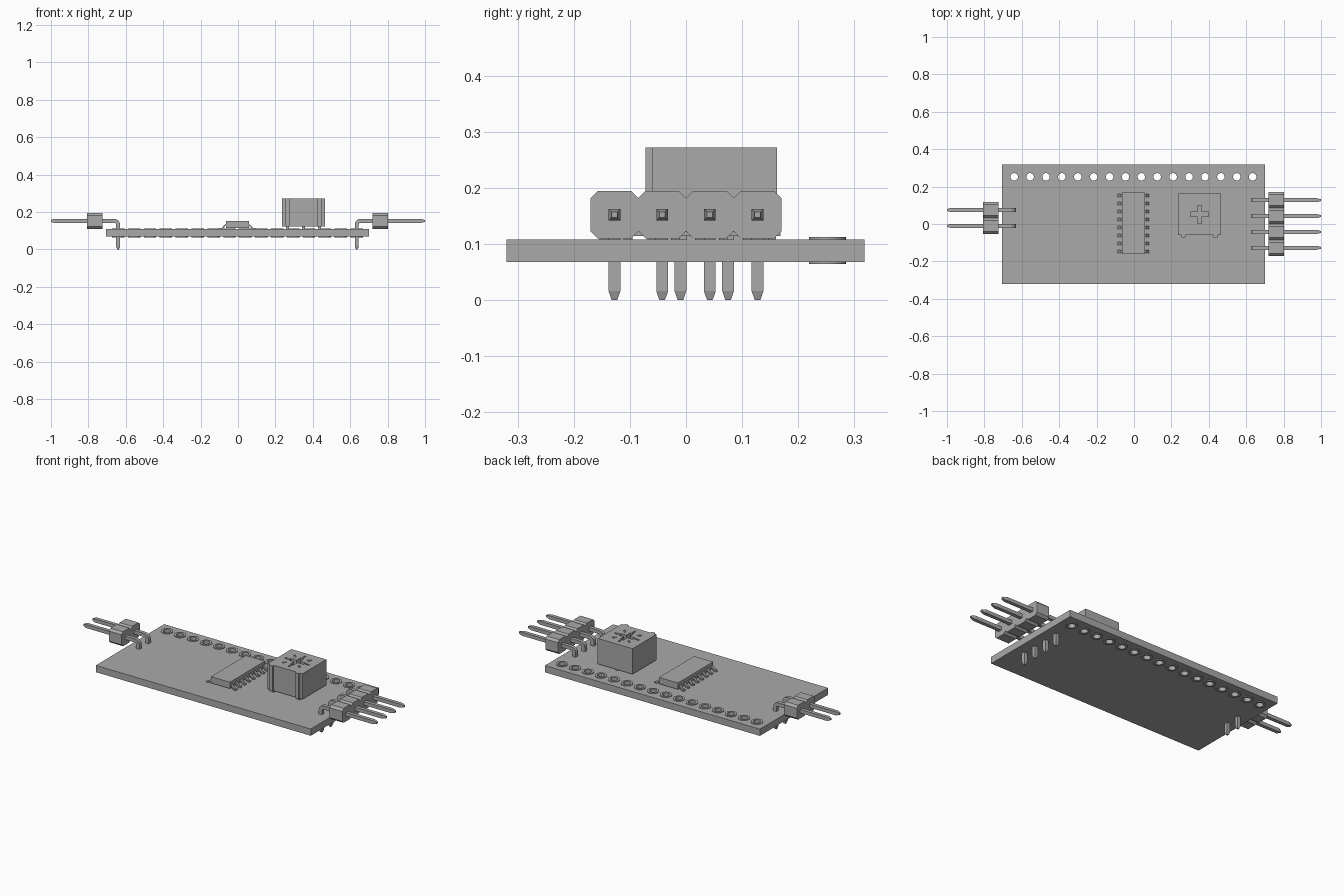
import bpy, bmesh, math
from mathutils import Matrix, Vector

if "Cube" in bpy.data.objects:
    bpy.data.objects.remove(bpy.data.objects["Cube"], do_unlink=True)

grey = bpy.data.materials.new("plain grey")
grey.use_nodes = True
GREY = (0.4, 0.4, 0.4, 1)
grey.diffuse_color = GREY
grey.node_tree.nodes["Principled BSDF"].inputs["Base Color"].default_value = GREY


def finish(name, bm, smooth=False, helper=False):
    bmesh.ops.recalc_face_normals(bm, faces=bm.faces)
    mesh = bpy.data.meshes.new(name)
    bm.to_mesh(mesh)
    bm.free()
    mesh.materials.append(grey)
    ob = bpy.data.objects.new(name, mesh)
    bpy.context.collection.objects.link(ob)
    ob.hide_render = helper
    ob.hide_viewport = False
    if smooth:
        bpy.ops.object.select_all(action="DESELECT")
        ob.select_set(True)
        bpy.context.view_layer.objects.active = ob
        bpy.ops.object.shade_smooth_by_angle()
    return ob


def box(bm, lo, hi, spin=None):
    lo, hi = Vector(lo), Vector(hi)
    size = hi - lo
    m = Matrix.Translation((lo + hi) / 2) @ Matrix.Diagonal((*size, 1))
    bmesh.ops.create_cube(bm, size=1, matrix=(spin or Matrix()) @ m)


def prism(bm, points, offset):
    face = bm.faces.new([bm.verts.new(p) for p in points])
    out = bmesh.ops.extrude_face_region(bm, geom=[face])
    moved = [v for v in out["geom"] if isinstance(v, bmesh.types.BMVert)]
    bmesh.ops.translate(bm, verts=moved, vec=offset)


def cut(target, cutter):
    mod = target.modifiers.new("cut", "BOOLEAN")
    mod.operation = "DIFFERENCE"
    mod.solver = "EXACT"
    mod.object = cutter
    bpy.context.view_layer.objects.active = target
    bpy.ops.object.select_all(action="DESELECT")
    target.select_set(True)
    bpy.ops.object.modifier_apply(modifier=mod.name)
    bpy.data.objects.remove(cutter, do_unlink=True)


# Circuit board with a row of plated holes
MID = -0.003
BOTTOM, TOP = 0.068, 0.108
HOLE_Y = 0.252
hole_xs = [MID + 0.085 * (i - 7.5) for i in range(16)]

bm = bmesh.new()
box(bm, (MID - 0.703, -0.32, BOTTOM), (MID + 0.703, 0.318, TOP))
board = finish("circuit_board", bm)

bm = bmesh.new()
for x in hole_xs:
    bmesh.ops.create_cone(bm, cap_ends=True, segments=24, radius1=0.028, radius2=0.028,
                          depth=0.2, matrix=Matrix.Translation((x, HOLE_Y, 0.088)))
cut(board, finish("hole_cutter", bm, helper=True))

bm = bmesh.new()
for x in hole_xs:
    rings = []
    for r, z in ((0.02, 0.064), (0.033, 0.064), (0.033, 0.112), (0.02, 0.112)):
        rings.append([bm.verts.new((x + r * math.cos(a), HOLE_Y + r * math.sin(a), z))
                      for a in (math.tau * k / 24 for k in range(24))])
    for i, ring in enumerate(rings):
        nxt = rings[(i + 1) % 4]
        for k in range(24):
            j = (k + 1) % 24
            bm.faces.new((ring[k], ring[j], nxt[j], nxt[k]))
finish("plated_hole_rings", bm, smooth=True)


# Angled pin headers
PIN_Z = 0.152


def pin(bm, side, y):
    upright, half, bend = 0.638, 0.0105, 0.02
    # Stations along the centre line: position, heading angle and half width
    path = [(1.0 - side * MID, PIN_Z, 0, 0.005), (0.98, PIN_Z, 0, half)]
    for k in range(6):
        a = math.radians(18 * k)
        path.append((upright + bend - bend * math.sin(a),
                     PIN_Z - bend + bend * math.cos(a), a, half))
    path += [(upright, 0.016, math.pi / 2, half), (upright, 0, math.pi / 2, 0.005)]
    rings = []
    for px, pz, a, w in path:
        nx, nz = -math.sin(a) * w, math.cos(a) * w
        rings.append([bm.verts.new((MID + side * (px + s * nx), y + t * w, pz + s * nz))
                      for s, t in ((1, 1), (1, -1), (-1, -1), (-1, 1))])
    for a, b in zip(rings, rings[1:]):
        for k in range(4):
            j = (k + 1) % 4
            bm.faces.new((a[k], a[j], b[j], b[k]))
    bm.faces.new(rings[0])
    bm.faces.new(rings[-1])


def header(name, side, ys):
    bm = bmesh.new()
    w, c = 0.0425, 0.013
    outline = [(w, w - c), (w - c, w), (c - w, w), (-w, w - c),
               (-w, c - w), (c - w, -w), (w - c, -w), (w, c - w)]
    x = MID + side * 0.721
    for y in ys:
        prism(bm, [(x, y + u, PIN_Z + v) for u, v in outline], (side * 0.083, 0, 0))
    finish(name + "_header_body", bm)
    bm = bmesh.new()
    for y in ys:
        pin(bm, side, y)
    finish(name + "_header_pins", bm)


header("left", 1, [0.085 * (i - 1.5) for i in range(4)])
header("right", -1, [-0.01, 0.075])

# Chip with eight bent leads on each long side
bm = bmesh.new()
box(bm, (MID - 0.062, -0.16, 0.114), (MID + 0.062, 0.168, 0.152))
finish("chip_body", bm)

bm = bmesh.new()
lead = [(0.055, 0.134), (0.066, 0.134), (0.084, 0.115), (0.096, 0.115),
        (0.096, 0.108), (0.080, 0.108), (0.063, 0.126), (0.055, 0.126)]
for side in (-1, 1):
    for i in range(8):
        y = 0.003 + 0.0427 * (i - 3.5)
        prism(bm, [(MID + side * u, y - 0.008, z) for u, z in lead], (0, 0.016, 0))
finish("chip_leads", bm)

# Trimmer with ribs, a cross slot and dial marks
CX, CY, CAP = 0.35, 0.052, 0.272
bm = bmesh.new()
box(bm, (CX - 0.114, -0.06, 0.121), (CX + 0.114, 0.162, CAP))
trimmer = finish("trimmer_body", bm)

bm = bmesh.new()
spots = [Matrix.Translation((CX, CY, 0)) @ Matrix.Rotation(math.tau * k / 8, 4, "Z")
         for k in range(8)]
for spot in spots:
    box(bm, (0.055, -0.005, CAP - 0.004), (0.08, 0.005, CAP + 0.02), spot)
cut(trimmer, finish("dial_mark_cutter", bm, helper=True))

bm = bmesh.new()
r, h = 0.048, 0.011
cross = [(h, h), (h, r), (-h, r), (-h, h), (-r, h), (-r, -h),
         (-h, -h), (-h, -r), (h, -r), (h, -h), (r, -h), (r, h)]
prism(bm, [(CX + u, CY + v, CAP - 0.03) for u, v in cross], (0, 0, 0.06))
cut(trimmer, finish("cross_slot_cutter", bm, helper=True))

bm = bmesh.new()
for side in (-1, 1):
    x = CX + side * 0.086
    box(bm, (x - 0.011, -0.072, 0.121), (x + 0.011, -0.058, CAP))
finish("trimmer_ribs", bm)

bm = bmesh.new()
for x, y in ((CX - 0.085, -0.045), (CX + 0.085, -0.045), (CX, 0.14)):
    box(bm, (x - 0.008, y - 0.008, 0.1), (x + 0.008, y + 0.008, 0.125))
finish("trimmer_legs", bm)
